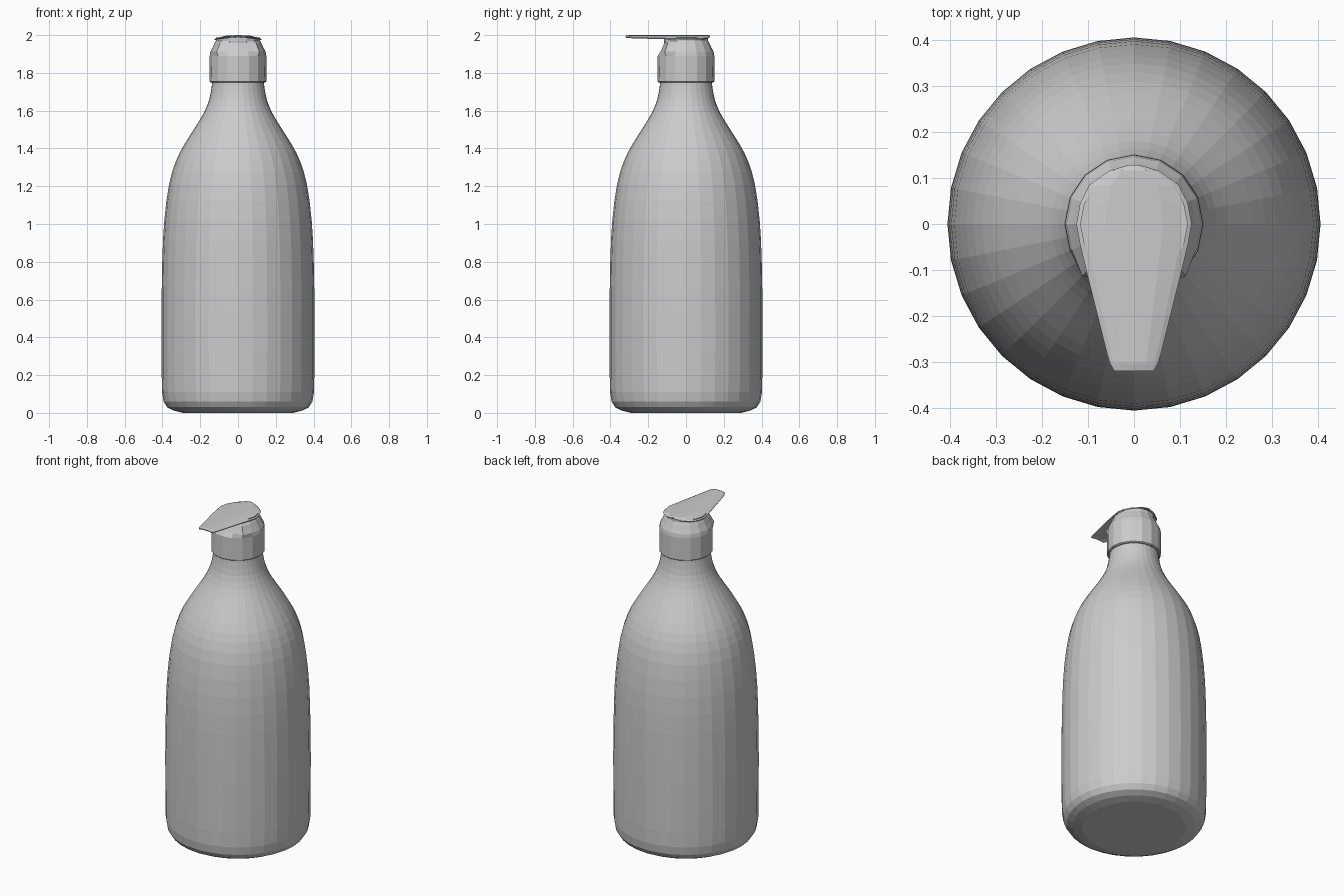
import bpy, bmesh, math
from mathutils import Vector

if "Cube" in bpy.data.objects:
    bpy.data.objects.remove(bpy.data.objects["Cube"])


def make_object(name, bm):
    bmesh.ops.recalc_face_normals(bm, faces=bm.faces)
    me = bpy.data.meshes.new(name)
    bm.to_mesh(me)
    bm.free()
    ob = bpy.data.objects.new(name, me)
    bpy.context.collection.objects.link(ob)
    return ob


def smooth_profile(pts, steps):
    # Catmull-Rom curve through the profile points
    p = [Vector(q) for q in [pts[0]] + pts + [pts[-1]]]
    out = []
    for i in range(1, len(p) - 2):
        a, b, c, d = p[i - 1:i + 3]
        for s in range(steps):
            t = s / steps
            out.append(0.5 * (2 * b + (c - a) * t + (2 * a - 5 * b + 4 * c - d) * t * t
                              + (3 * b - a - 3 * c + d) * t ** 3))
    return out + [p[-1]]


def lathe(name, profile, sides, warp=None):
    # rings around z, capped at both ends
    bm = bmesh.new()
    rings = []
    for r, z in profile:
        ring = []
        for i in range(sides):
            a = 2 * math.pi * i / sides - math.pi / 2
            k = warp(i, z) if warp else 1
            ring.append(bm.verts.new((r * k * math.cos(a), r * k * math.sin(a), z)))
        rings.append(ring)
    for lo, hi in zip(rings, rings[1:]):
        for i in range(sides):
            j = (i + 1) % sides
            bm.faces.new((lo[i], lo[j], hi[j], hi[i]))
    bm.faces.new(rings[0])
    bm.faces.new(rings[-1])
    return make_object(name, bm)


# bottle body with rounded base and sloping shoulder
base = [(0.29, 0.0), (0.34, 0.012), (0.375, 0.03), (0.394, 0.06), (0.402, 0.11)]
wall = [(0.404, 0.2), (0.405, 0.5), (0.401, 0.8), (0.39, 1.02), (0.365, 1.21),
        (0.33, 1.33), (0.285, 1.42), (0.225, 1.515), (0.18, 1.59),
        (0.152, 1.66), (0.139, 1.73), (0.136, 1.77)]
lathe("bottle_body", base + smooth_profile(wall, 2), 32)


# cap collar, slightly recessed at the front under the spout, with small wings
def cap_warp(i, z):
    if z < 1.905 or z > 1.96:
        return 1
    d = min(i, 16 - i)
    return 0.93 if d < 2 else 1.09 if d == 2 else 1


lathe("cap_collar", [(0.145, 1.75), (0.151, 1.755), (0.15, 1.89), (0.146, 1.912),
                     (0.134, 1.935), (0.124, 1.957), (0.117, 1.97), (0.117, 1.988)],
      16, cap_warp)

# thin arched lid tapering to a spout: (y, half width, edge drop)
stations = [(0.128, 0.012, 0.010), (0.116, 0.053, 0.014), (0.085, 0.097, 0.018),
            (0.045, 0.117, 0.020), (0.0, 0.125, 0.021), (-0.045, 0.117, 0.019),
            (-0.12, 0.099, 0.016), (-0.20, 0.079, 0.014), (-0.28, 0.059, 0.012),
            (-0.303, 0.052, 0.010), (-0.319, 0.043, 0.009)]
bm = bmesh.new()
rows = []
for n, (y, w, drop) in enumerate(stations):
    lip = 0.004 if n in (0, len(stations) - 1) else 0
    rows.append([bm.verts.new((w * f, y, 2.0 - lip - (drop - lip) * abs(f) ** 3))
                 for f in (-1, -0.85, -0.5, 0, 0.5, 0.85, 1)])
for a, b in zip(rows, rows[1:]):
    for i in range(6):
        bm.faces.new((a[i], b[i], b[i + 1], a[i + 1]))
lid = make_object("lid_spout", bm)
if lid.data.polygons[30].normal.z < 0:
    lid.data.flip_normals()
solid = lid.modifiers.new("thickness", 'SOLIDIFY')
solid.thickness = 0.006
solid.offset = -1
